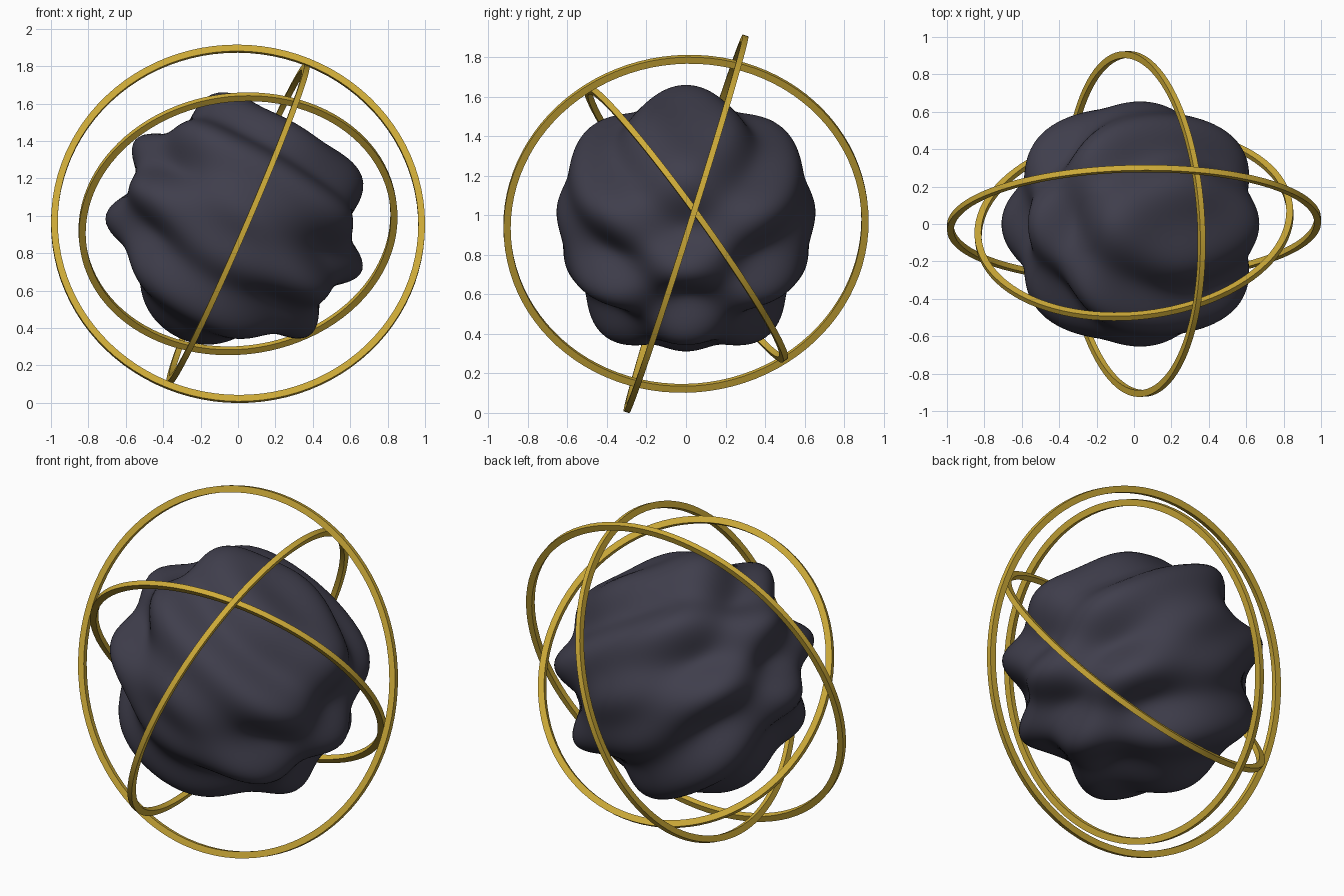
import bpy, bmesh, math
from mathutils import Vector, Matrix

if "Cube" in bpy.data.objects:
    bpy.data.objects.remove(bpy.data.objects["Cube"])

CENTRE = Vector((0, 0, 0.957))


def material(name, rgb):
    m = bpy.data.materials.new(name)
    m.diffuse_color = (*rgb, 1)
    m.use_nodes = True
    m.node_tree.nodes["Principled BSDF"].inputs["Base Color"].default_value = m.diffuse_color
    return m


DARK = material("dark slate", (0.050, 0.048, 0.072))
GOLD = material("gold", (0.62, 0.41, 0.040))

# Rippled core: a sphere with waves along a 30 degree tilted axis, crossed by waves in y
AXIS = Vector((0.5, 0, 0.866))
bm = bmesh.new()
bmesh.ops.create_icosphere(bm, subdivisions=6, radius=1)
for v in bm.verts:
    n = v.co.normalized()
    r = 0.645 + 0.064 * math.cos(10.1 * (n.dot(AXIS) - 0.16)) * math.cos(5 * n.y)
    v.co = CENTRE + n * r
for f in bm.faces:
    f.smooth = True
mesh = bpy.data.meshes.new("rippled_core")
bm.to_mesh(mesh)
bm.free()
mesh.materials.append(DARK)
bpy.context.collection.objects.link(bpy.data.objects.new("rippled_core", mesh))


# Thin flat-sided rings: a rectangle swept round the plane of two directions
def ring(name, outer, u, v, width=0.036, depth=0.030, steps=96):
    u = Vector(u).normalized()
    n = u.cross(Vector(v)).normalized()
    w = n.cross(u)
    bm = bmesh.new()
    section = [(outer, -depth / 2), (outer, depth / 2),
               (outer - width, depth / 2), (outer - width, -depth / 2)]
    loops = []
    for i in range(steps):
        a = math.tau * i / steps
        d = u * math.cos(a) + w * math.sin(a)
        loops.append([bm.verts.new(CENTRE + d * r + n * h) for r, h in section])
    for i in range(steps):
        p, q = loops[i], loops[(i + 1) % steps]
        for k in range(4):
            j = (k + 1) % 4
            bm.faces.new((p[k], q[k], q[j], p[j]))
    bmesh.ops.recalc_face_normals(bm, faces=bm.faces)
    mesh = bpy.data.meshes.new(name)
    bm.to_mesh(mesh)
    bm.free()
    mesh.materials.append(GOLD)
    o = bpy.data.objects.new(name, mesh)
    bpy.context.collection.objects.link(o)
    bpy.ops.object.select_all(action='DESELECT')
    o.select_set(True)
    bpy.context.view_layer.objects.active = o
    bpy.ops.object.shade_smooth_by_angle(angle=math.radians(35))


ring("outer_ring", 1.0, (0, 0.30, 0.95), (0.985, 0.02, -0.006))
ring("middle_ring", 0.925, (0.365, 0, 0.845), (-0.04, 0.91, 0.017))
ring("inner_ring", 0.855, (0, -0.50, 0.69), (0.84, 0.06, 0.043))
